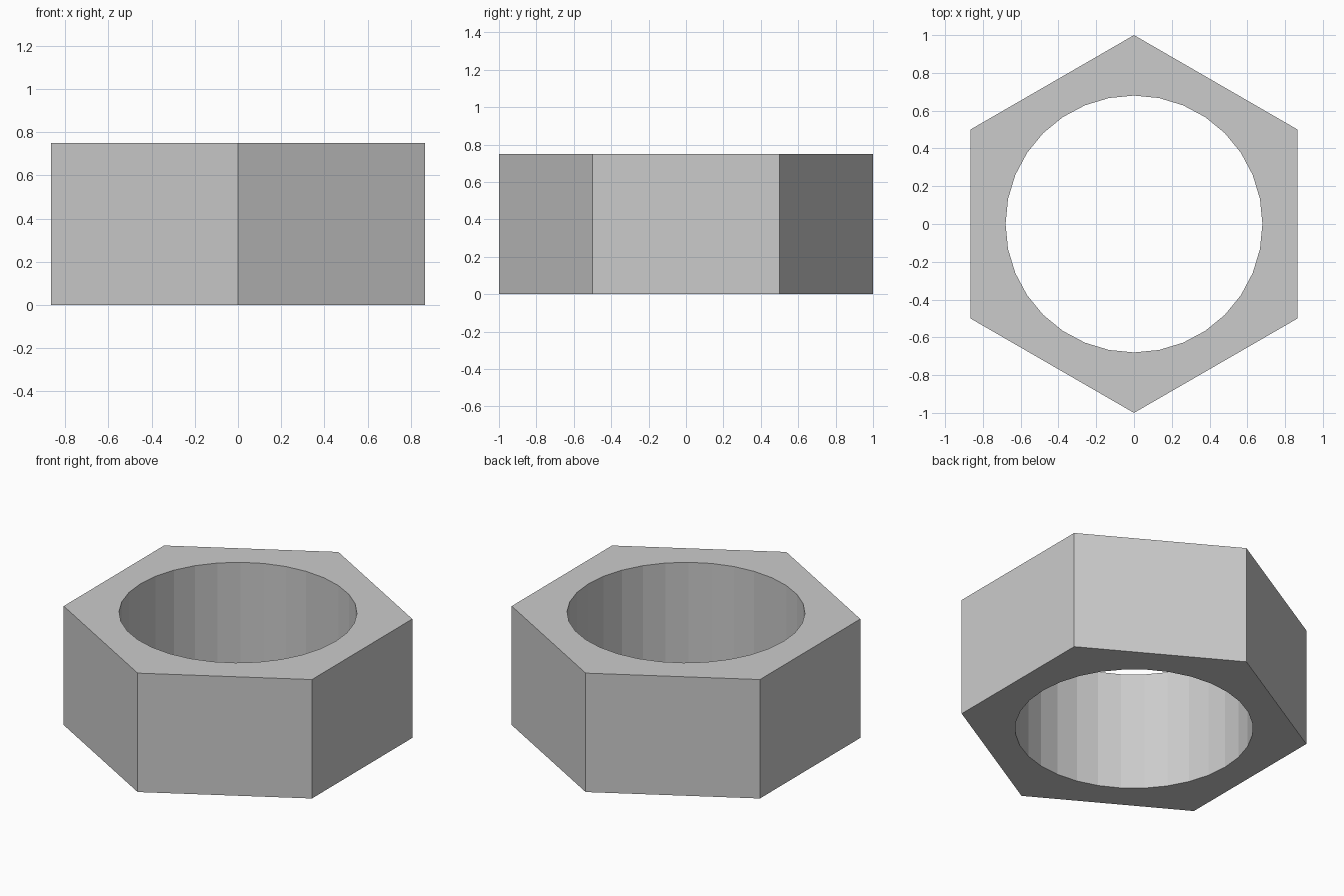
import bpy, bmesh
from math import sin, cos, tau

if "Cube" in bpy.data.objects:
    bpy.data.objects.remove(bpy.data.objects["Cube"])

HEIGHT = 0.75
OUTER_RADIUS = 1.0
HOLE_RADIUS = 0.68


def ring(bm, radius, sides):
    """Closed loop of edges on z = 0, first corner on +y."""
    verts = [bm.verts.new((radius * sin(tau * i / sides),
                           radius * cos(tau * i / sides), 0))
             for i in range(sides)]
    return [bm.edges.new((verts[i], verts[(i + 1) % sides])) for i in range(sides)]


bm = bmesh.new()

# Hexagon outline with a round hole, filled as the bottom face
edges = ring(bm, OUTER_RADIUS, 6) + ring(bm, HOLE_RADIUS, 32)
bmesh.ops.triangle_fill(bm, edges=edges, use_beauty=True, normal=(0, 0, 1))

# Extrude upward to form the outer flats, bore and top face
result = bmesh.ops.extrude_face_region(bm, geom=bm.faces[:])
top = [v for v in result["geom"] if isinstance(v, bmesh.types.BMVert)]
bmesh.ops.translate(bm, verts=top, vec=(0, 0, HEIGHT))
bmesh.ops.recalc_face_normals(bm, faces=bm.faces[:])

mesh = bpy.data.meshes.new("hex_nut")
bm.to_mesh(mesh)
bm.free()
bpy.context.collection.objects.link(bpy.data.objects.new("hex_nut", mesh))
